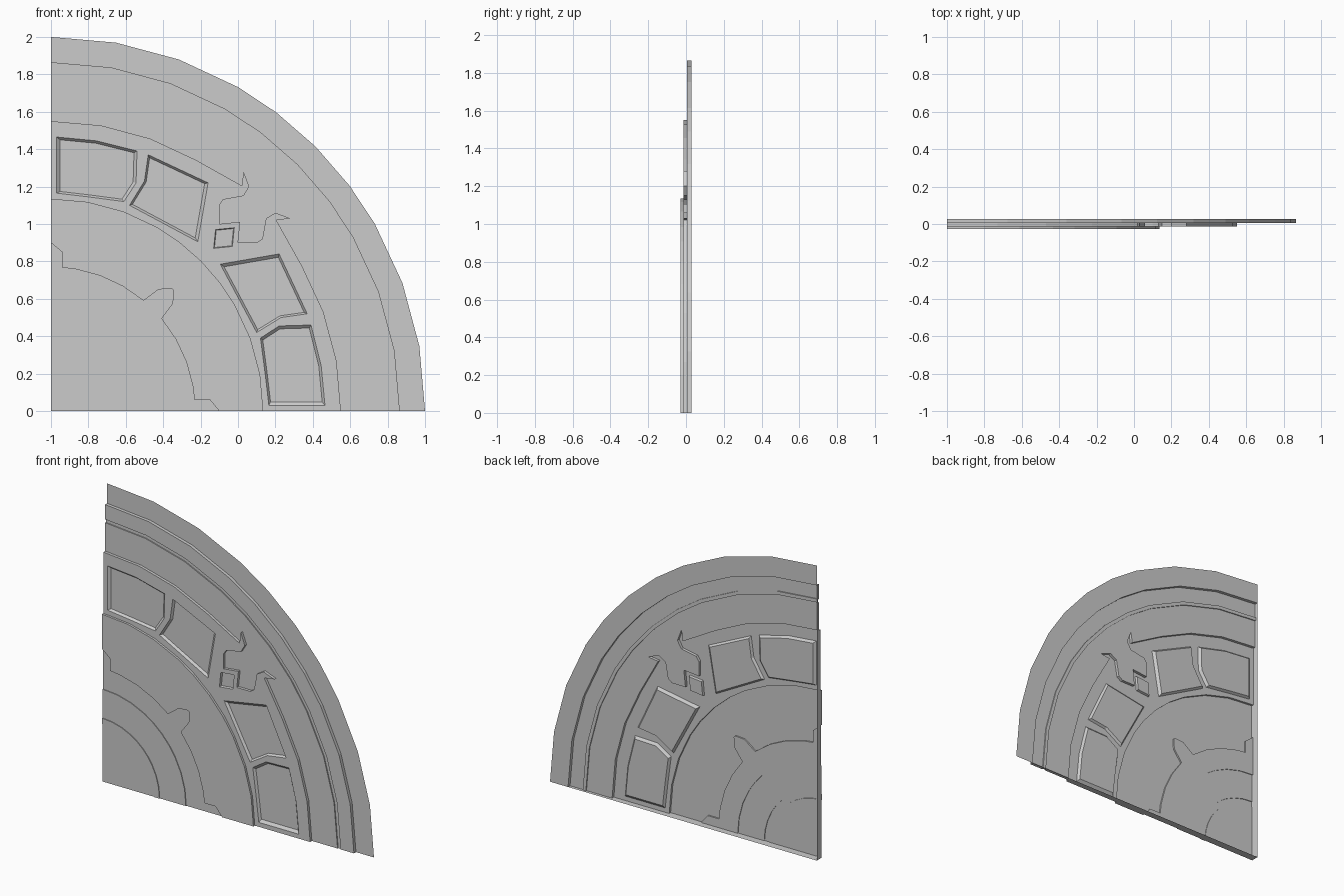
import bpy, bmesh, math
from mathutils import Vector

cube = bpy.data.objects.get("Cube")
if cube:
    bpy.data.objects.remove(cube)

mat = bpy.data.materials.new("plain_grey")
mat.use_nodes = True
GREY = (0.6, 0.6, 0.6, 1)
mat.diffuse_color = GREY
mat.node_tree.nodes["Principled BSDF"].inputs["Base Color"].default_value = GREY

BACK = 0.028                       # plane of the open back
HALF = [0, 10, 20, 30, 37]         # facet angles, mirrored about the diagonal


def swap(points):
    """Mirror points about the diagonal of the quarter disc."""
    return [(z, u) for u, z in reversed(points)]


def arc(r, angles=HALF):
    return [(r * math.sin(math.radians(a)), r * math.cos(math.radians(a))) for a in angles]


def full_arc(r):
    half = arc(r)
    return half + arc(r, [45]) + swap(half)


def add_face(bm, points, toward):
    f = bm.faces.new([bm.verts.new(p) for p in points])
    f.normal_update()
    if f.normal.dot(Vector(toward)) < 0:
        f.normal_flip()


def pos(p, y):
    return (p[0] - 1, y, p[1])


def fill(bm, loops, y):
    """Flat front-facing sheet bounded by the first loop, pierced by the others."""
    edges = []
    for loop in loops:
        vs = [bm.verts.new(pos(p, y)) for p in loop]
        edges += [bm.edges.new((vs[i - 1], vs[i])) for i in range(len(vs))]
    made = bmesh.ops.triangle_fill(bm, use_beauty=True, use_dissolve=False,
                                   edges=edges, normal=(0, -1, 0))
    for f in made["geom"]:
        if isinstance(f, bmesh.types.BMFace):
            f.normal_update()
            if f.normal.y > 0:
                f.normal_flip()


def wall(bm, outer, inner, y_out, y_in):
    for i in range(len(outer) - 1):
        bm.faces.new([bm.verts.new(p) for p in (
            pos(inner[i], y_in), pos(inner[i + 1], y_in),
            pos(outer[i + 1], y_out), pos(outer[i], y_out))])


def finish(bm, name):
    bmesh.ops.remove_doubles(bm, verts=bm.verts, dist=0.0002)
    mesh = bpy.data.meshes.new(name)
    bm.to_mesh(mesh)
    bm.free()
    mesh.materials.append(mat)
    bpy.context.collection.objects.link(bpy.data.objects.new(name, mesh))


# Horned edge of the panel plate
horn = arc(1.55, HALF[:4]) + [(1.02, 1.205), (1.03, 1.28), (1.06, 1.2), (1.03, 1.15),
                              (0.92, 1.13), (0.9, 1.1), (0.9, 1.0)]
plate_edge = horn + [(1.012, 1.012)] + swap(horn)

# Inner edge of the disc, with three pointed notches
notch = [(0, 0.9), (0.06, 0.85), (0.06, 0.767)] + arc(0.77, HALF[1:4])
notch += [(0.495, 0.59), (0.575, 0.65)]
disc_edge = notch + [(0.645, 0.655), (0.655, 0.645)] + swap(notch)

# Recessed panels and the small diamond
panel_a = [(0.03, 1.465), (0.24, 1.445), (0.46, 1.39), (0.455, 1.22),
           (0.39, 1.12), (0.2, 1.145), (0.03, 1.165)]
panel_b = [(0.52, 1.37), (0.84, 1.22), (0.785, 0.905), (0.42, 1.1), (0.5, 1.23)]
diamond = [(0.88, 0.97), (0.98, 0.98), (0.97, 0.88), (0.87, 0.87)]
recesses = {"upper_panel": panel_a, "upper_side_panel": panel_b,
            "lower_side_panel": swap(panel_b), "lower_panel": swap(panel_a),
            "diamond": diamond}

PLATE_Y = -0.013
# Part name, outer boundary and front level, from the rim to the centre
parts = [
    ("rim", full_arc(2.0), BACK),
    ("outer_band", full_arc(1.865), 0.006),
    ("groove", full_arc(1.765), 0.013),
    ("field", full_arc(1.742), 0.006),
    ("panel_plate", plate_edge, PLATE_Y),
    ("disc", full_arc(1.135), -0.028),
    ("sunken_ring", disc_edge, -0.018),
    ("hub", full_arc(0.625), -0.023),
    ("hub_lip", full_arc(0.43), -0.028),
    ("hub_cap", full_arc(0.39), -0.024),
    (None, [(0, 0)], 0),
]

previous_y = BACK
for (name, outer, y), (_, inner, _) in zip(parts, parts[1:]):
    bm = bmesh.new()
    holes = list(recesses.values()) if name == "panel_plate" else []
    fill(bm, [outer + inner[::-1]] + holes, y)
    if abs(previous_y - y) > 1e-5:
        wall(bm, outer, outer, previous_y, y)
    # Side walls along the two straight cuts
    if y < BACK:
        hi, lo = outer[0][1], inner[0][1]
        add_face(bm, [(-1, y, hi), (-1, y, lo), (-1, BACK, lo), (-1, BACK, hi)], (-1, 0, 0))
        hi, lo = outer[-1][0] - 1, inner[-1][0] - 1
        add_face(bm, [(hi, y, 0), (lo, y, 0), (lo, BACK, 0), (hi, BACK, 0)], (0, 0, -1))
    finish(bm, name)
    previous_y = y

# Recess floors with sloped sides
for name, loop in recesses.items():
    bm = bmesh.new()
    cu = sum(p[0] for p in loop) / len(loop)
    cz = sum(p[1] for p in loop) / len(loop)
    floor = [(cu + (u - cu) * 0.92, cz + (z - cz) * 0.92) for u, z in loop]
    fill(bm, [floor], 0.002)
    wall(bm, floor + floor[:1], loop + loop[:1], 0.002, PLATE_Y)
    bmesh.ops.recalc_face_normals(bm, faces=bm.faces)
    if sum(f.normal.y * f.calc_area() for f in bm.faces) > 0:
        bmesh.ops.reverse_faces(bm, faces=bm.faces)
    finish(bm, name)
